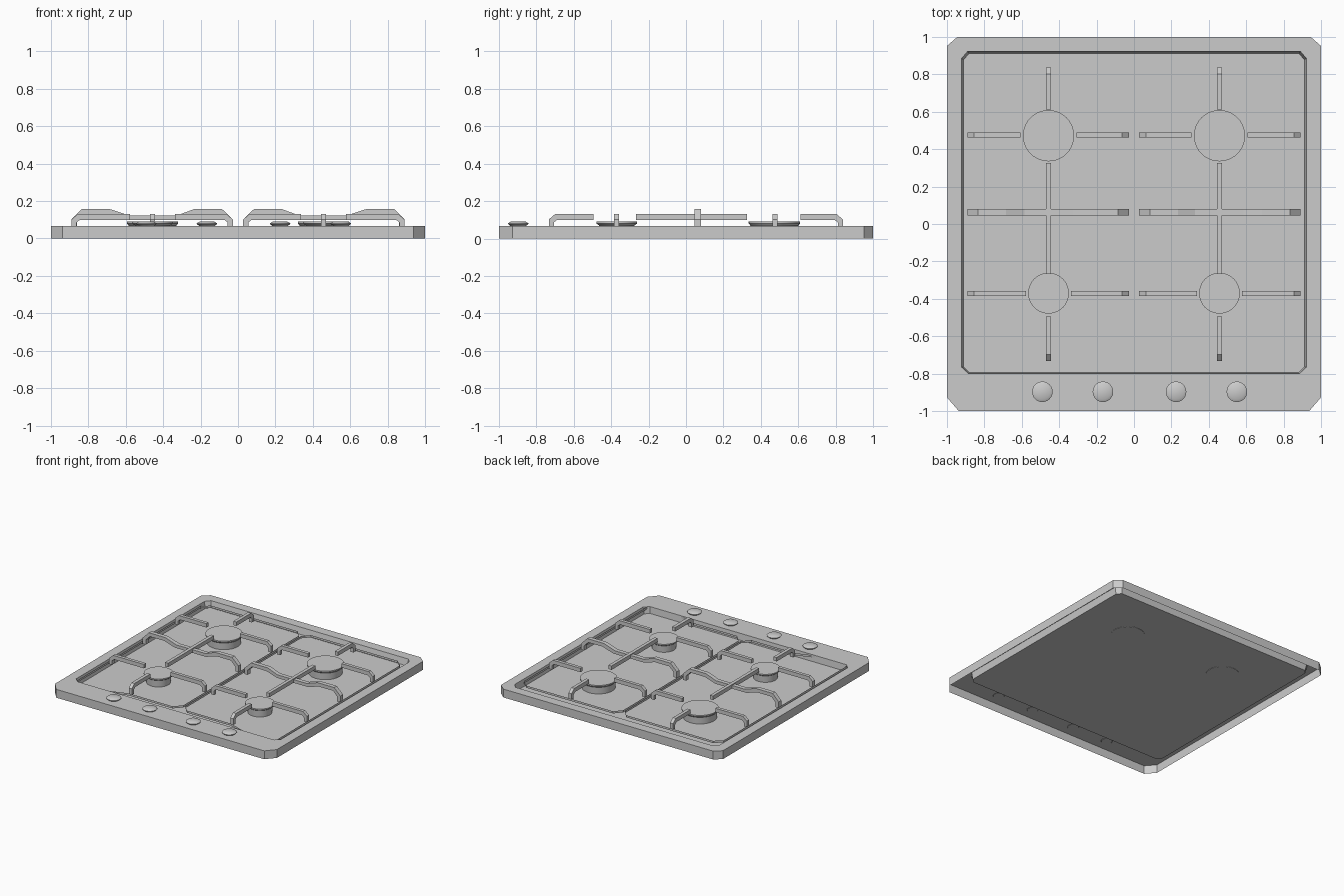
import bpy, bmesh, math
from mathutils import Vector

if "Cube" in bpy.data.objects:
    bpy.data.objects.remove(bpy.data.objects["Cube"])

DECK, FLOOR = 0.068, 0.015


def finish(bm, name, smooth=False):
    bmesh.ops.recalc_face_normals(bm, faces=bm.faces)
    me = bpy.data.meshes.new(name)
    bm.to_mesh(me)
    bm.free()
    ob = bpy.data.objects.new(name, me)
    bpy.context.collection.objects.link(ob)
    if smooth:
        bpy.ops.object.select_all(action='DESELECT')
        ob.select_set(True)
        bpy.context.view_layer.objects.active = ob
        bpy.ops.object.shade_smooth_by_angle(angle=math.radians(35))
    return ob


def mirrored(half):
    """Close a right-hand outline (back to front) with its mirror image."""
    return half + [(-x, y) for x, y in reversed(half)]


def lathe(name, x, y, profile, n=32):
    bm = bmesh.new()
    rings = [[bm.verts.new((x + r * math.cos(2 * math.pi * i / n),
                            y + r * math.sin(2 * math.pi * i / n), z))
              for i in range(n)] for r, z in profile]
    for a, b in zip(rings, rings[1:]):
        for i in range(n):
            j = (i + 1) % n
            bm.faces.new((a[i], a[j], b[j], b[i]))
    bm.faces.new(rings[0])
    bm.faces.new(rings[-1])
    return finish(bm, name, True)


def bar(name, profile, place, width=0.027):
    """Extrude an (s, z) side profile across width; place maps (s, t, z) to a point."""
    bm = bmesh.new()
    face = bm.faces.new([bm.verts.new(place(s, -width / 2, z)) for s, z in profile])
    ext = bmesh.ops.extrude_face_region(bm, geom=[face])
    shift = Vector(place(0, width, 0)) - Vector(place(0, 0, 0))
    bmesh.ops.translate(bm, vec=shift,
                        verts=[v for v in ext['geom'] if isinstance(v, bmesh.types.BMVert)])
    return finish(bm, name)


# Hob body: open-bottomed shell with outer wall, deck and recessed pan
outer = mirrored([(0.945, 1), (1, 0.952), (1, -0.927), (0.937, -1)])
opening = mirrored([(0.89, 0.923), (0.922, 0.885), (0.922, -0.765), (0.885, -0.8)])
pan = mirrored([(0.882, 0.912), (0.911, 0.878), (0.911, -0.765), (0.88, -0.795)])
bm = bmesh.new()
loops = [[bm.verts.new((x, y, z)) for x, y in pts]
         for pts, z in ((outer, 0), (outer, DECK), (opening, DECK), (pan, FLOOR))]
for a, b in zip(loops, loops[1:]):
    for i in range(8):
        j = (i + 1) % 8
        bm.faces.new((a[i], a[j], b[j], b[i]))
bm.faces.new(loops[-1])
finish(bm, "hob_body")

# Control knobs
for i, x in enumerate((-0.49, -0.166, 0.225, 0.55)):
    lathe(f"knob_{i + 1}", x, -0.897,
          [(0.04, DECK - 0.002), (0.055, 0.078), (0.055, 0.081), (0.04, 0.09)], 24)

# Side profiles of the support fingers
def finger(start, end):
    """Leg rising from the frame at start, running level to end."""
    d = 1 if end > start else -1
    return [(start, 0.052), (start, 0.102), (start + d * 0.035, 0.132), (end, 0.132),
            (end, 0.1), (start + d * 0.045, 0.1), (start + d * 0.027, 0.086),
            (start + d * 0.027, 0.052)]

wave = [(0.028, 0.052), (0.028, 0.102), (0.085, 0.157), (0.235, 0.157), (0.325, 0.124),
        (0.585, 0.124), (0.685, 0.157), (0.835, 0.157), (0.89, 0.102), (0.89, 0.052),
        (0.862, 0.052), (0.862, 0.09), (0.825, 0.128), (0.695, 0.128), (0.6, 0.098),
        (0.32, 0.098), (0.225, 0.128), (0.095, 0.128), (0.056, 0.09), (0.056, 0.052)]

# Outline of one pan support frame
frame = [(0.06, 0.853), (0.84, 0.853), (0.9, 0.8), (0.9, -0.79), (0.83, -0.838),
         (0.62, -0.805), (0.46, -0.75), (0.065, -0.75), (0.009, -0.69), (0.009, 0.795)]

for side, sx in (("left", -1), ("right", 1)):
    cx = 0.457

    # Burners
    lathe(f"{side}_back_burner", sx * cx, 0.472,
          [(0.125, FLOOR - 0.002), (0.128, 0.07), (0.137, 0.08), (0.137, 0.09)], 40)
    lathe(f"{side}_front_burner", sx * cx, -0.37,
          [(0.09, FLOOR + 0.001), (0.094, 0.07), (0.109, 0.08), (0.109, 0.09)], 40)

    # Frame ring
    bm = bmesh.new()
    face = bm.faces.new([bm.verts.new((sx * x, y, 0.05)) for x, y in frame])
    bmesh.ops.inset_region(bm, faces=[face], thickness=0.018,
                           use_boundary=True, use_even_offset=True)
    bmesh.ops.delete(bm, geom=[face], context='FACES')
    ext = bmesh.ops.extrude_face_region(bm, geom=bm.faces[:])
    bmesh.ops.translate(bm, vec=(0, 0, 0.0175),
                        verts=[v for v in ext['geom'] if isinstance(v, bmesh.types.BMVert)])
    finish(bm, f"{side}_grate_frame")

    # Fingers and wavy bar running in x
    def across(y):
        return lambda s, t, z: (sx * s, y + t, z)
    bar(f"{side}_grate_middle_bar", wave, across(0.062), 0.034)
    for label, y, gap in (("back", 0.476, 0.15), ("front", -0.372, 0.12)):
        bar(f"{side}_{label}_inner_finger", finger(0.028, cx - gap), across(y))
        bar(f"{side}_{label}_outer_finger", finger(0.89, cx + gap), across(y))

    # Fingers running in y
    def along(s, t, z):
        return (sx * cx + t, s, z)
    bar(f"{side}_rear_finger", finger(0.838, 0.612), along)
    bar(f"{side}_fore_finger", finger(-0.733, -0.495), along)
    bar(f"{side}_centre_finger",
        [(-0.267, 0.1), (0.325, 0.1), (0.325, 0.132), (-0.267, 0.132)], along)
